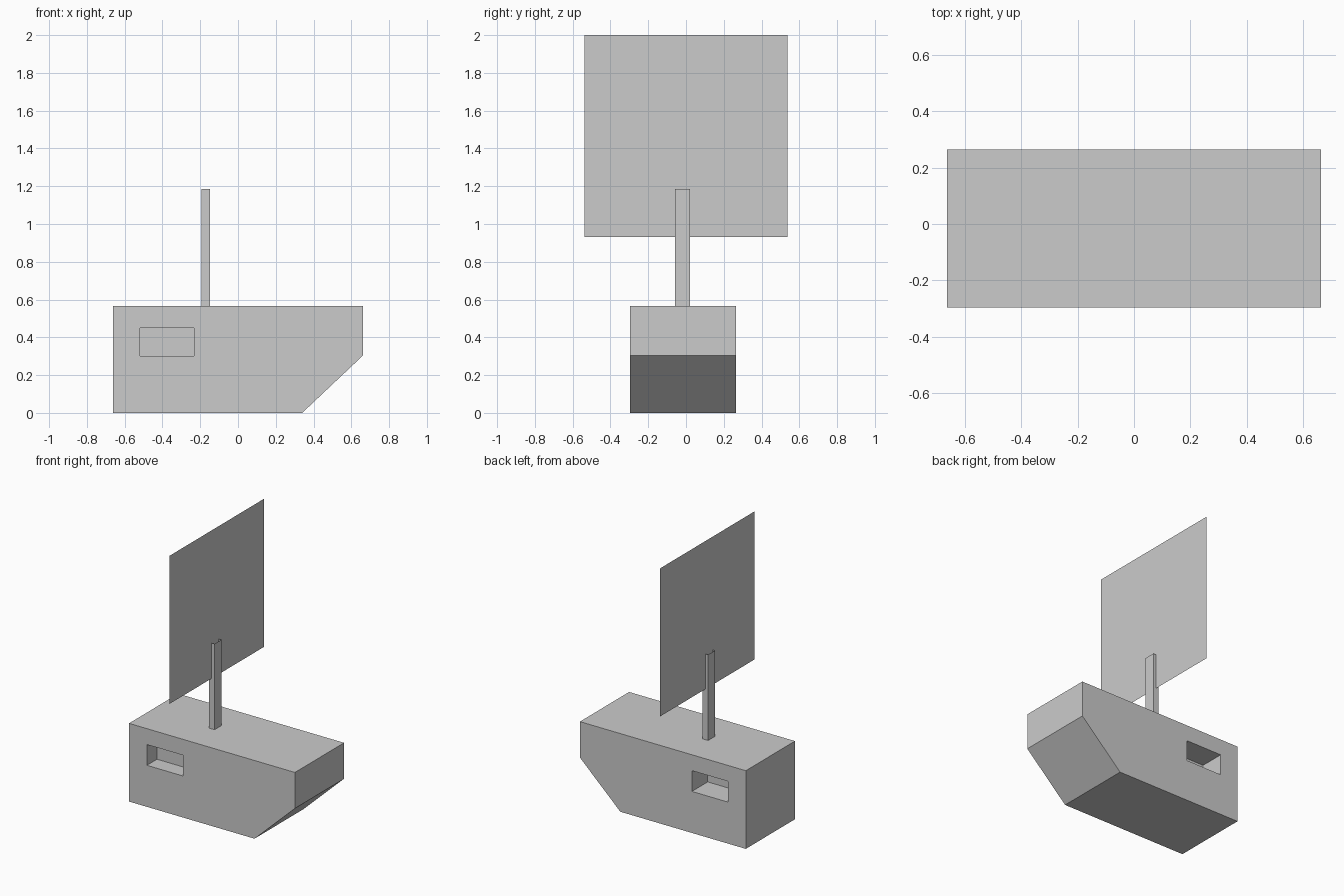
import bpy
import bmesh
from mathutils import Vector

cube = bpy.data.objects.get("Cube")
if cube:
    bpy.data.objects.remove(cube, do_unlink=True)

# One plain grey for everything
grey = bpy.data.materials.new("plain_grey")
grey.use_nodes = True
grey.diffuse_color = (0.6, 0.6, 0.6, 1)
grey.node_tree.nodes["Principled BSDF"].inputs["Base Color"].default_value = grey.diffuse_color


def finish(name, bm):
    bmesh.ops.recalc_face_normals(bm, faces=bm.faces[:])
    mesh = bpy.data.meshes.new(name)
    bm.to_mesh(mesh)
    bm.free()
    mesh.materials.append(grey)
    obj = bpy.data.objects.new(name, mesh)
    bpy.context.collection.objects.link(obj)
    return obj


def prism(name, profile, y0, y1, open_ends=False):
    """Extrude an x-z profile from y0 to y1; optionally drop top and bottom."""
    bm = bmesh.new()
    face = bm.faces.new([bm.verts.new((x, y0, z)) for x, z in profile])
    ext = bmesh.ops.extrude_face_region(bm, geom=[face], use_keep_orig=True)
    moved = [g for g in ext["geom"] if isinstance(g, bmesh.types.BMVert)]
    bmesh.ops.translate(bm, verts=moved, vec=Vector((0, y1 - y0, 0)))
    bm.normal_update()
    if open_ends:
        ends = [f for f in bm.faces if abs(f.normal.z) > 0.9]
        bmesh.ops.delete(bm, geom=ends, context='FACES_ONLY')
    return finish(name, bm)


def rect(x0, x1, z0, z1):
    return [(x0, z0), (x1, z0), (x1, z1), (x0, z1)]


# Body with a sloping lower end
FRONT, BACK, TOP = -0.297, 0.264, 0.565
body = prism("body", [(-0.663, 0), (0.34, 0), (0.663, 0.305), (0.663, TOP), (-0.663, TOP)],
             FRONT, BACK)

# Rectangular pockets in both long sides
for y0, y1 in ((FRONT - 0.1, FRONT + 0.115), (BACK - 0.18, BACK + 0.1)):
    cutter = prism("pocket_cutter", rect(-0.52, -0.232, 0.30, 0.45), y0, y1)
    cutter.hide_render = True
    cut = body.modifiers.new("pocket", 'BOOLEAN')
    cut.operation = 'DIFFERENCE'
    cut.solver = 'EXACT'
    cut.object = cutter
    bpy.context.view_layer.objects.active = body
    bpy.ops.object.modifier_apply(modifier=cut.name)
    bpy.data.objects.remove(cutter, do_unlink=True)

# Hollow post, open at the top
prism("post", rect(-0.192, -0.148, TOP, 1.185), -0.057, 0.022, open_ends=True)

# Thin square sail panel
bm = bmesh.new()
corners = [(-0.538, 0.93), (0.538, 0.93), (0.538, 2.0), (-0.538, 2.0)]
bm.faces.new([bm.verts.new((-0.17, y, z)) for y, z in corners])
finish("sail_panel", bm)
